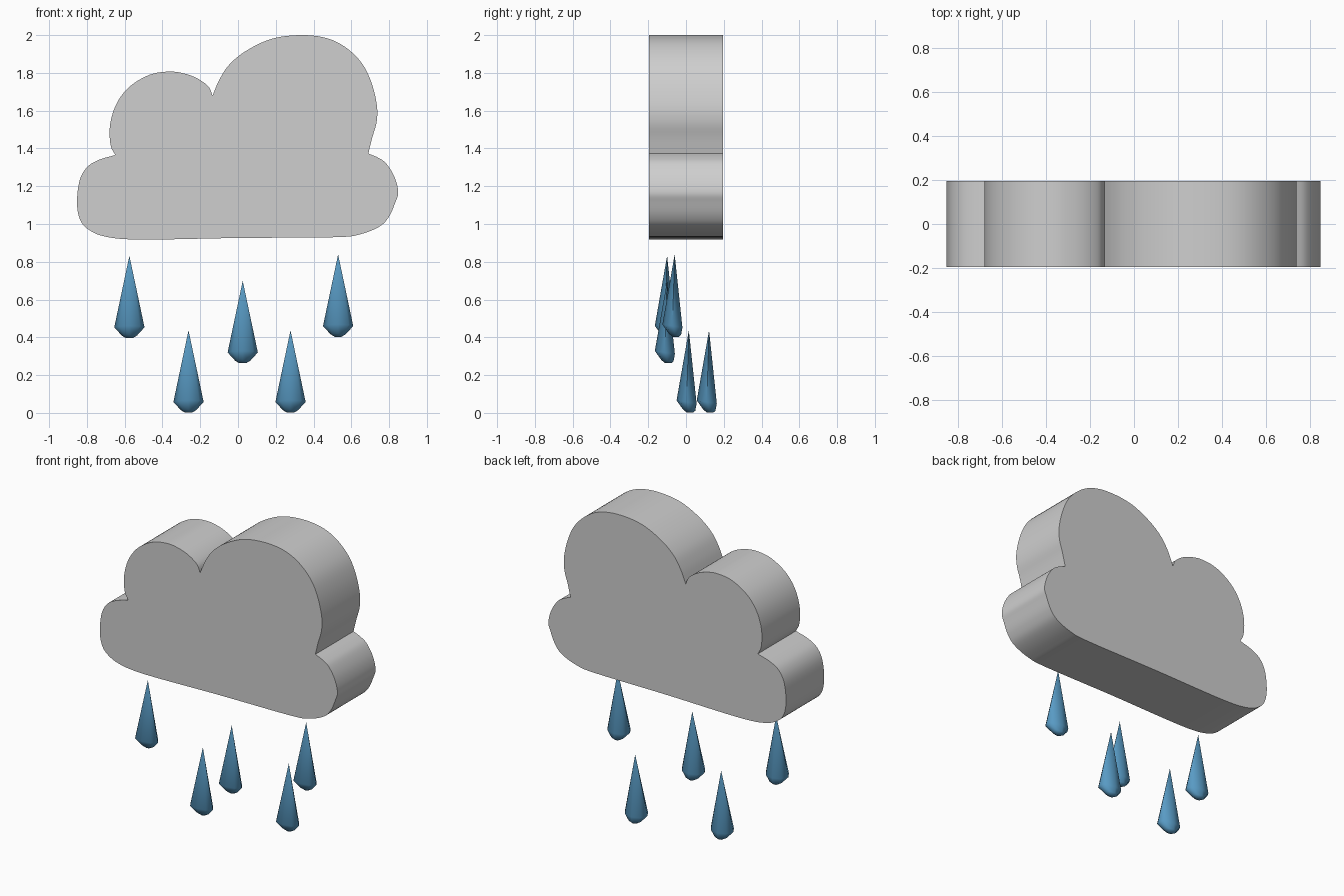
import bpy, bmesh, math
from mathutils import Vector

if "Cube" in bpy.data.objects:
    bpy.data.objects.remove(bpy.data.objects["Cube"])


def material(name, rgb):
    m = bpy.data.materials.new(name)
    m.diffuse_color = (*rgb, 1)
    m.use_nodes = True
    m.node_tree.nodes["Principled BSDF"].inputs["Base Color"].default_value = m.diffuse_color
    return m


grey = material("cloud grey", (0.62, 0.62, 0.62))
blue = material("rain blue", (0.10, 0.33, 0.56))


def finish(bm, name, mat, angle):
    bmesh.ops.recalc_face_normals(bm, faces=bm.faces)
    me = bpy.data.meshes.new(name)
    bm.to_mesh(me)
    bm.free()
    ob = bpy.data.objects.new(name, me)
    bpy.context.collection.objects.link(ob)
    me.materials.append(mat)
    bpy.ops.object.select_all(action='DESELECT')
    ob.select_set(True)
    bpy.context.view_layer.objects.active = ob
    bpy.ops.object.shade_smooth_by_angle(angle=math.radians(angle))
    return ob


def spline(pts, steps=5):
    """Smooth curve through the points, leaving out the last one."""
    p = [Vector(q) for q in pts]
    p = [2 * p[0] - p[1]] + p + [2 * p[-1] - p[-2]]
    out = []
    for i in range(1, len(p) - 2):
        a, b, c, d = p[i - 1:i + 3]
        for s in range(steps):
            t = s / steps
            out.append(0.5 * (2 * b + (c - a) * t + (2 * a - 5 * b + 4 * c - d) * t * t
                              + (3 * b - a - 3 * c + d) * t ** 3))
    return out


# Cloud: three smooth arcs meeting in creases, extruded in depth
A, B, C = (-.65, 1.365), (-.135, 1.68), (.69, 1.373)
base = [A, (-.735, 1.34), (-.80, 1.30), (-.84, 1.225), (-.852, 1.10), (-.83, 1.01),
        (-.775, .96), (-.705, .934), (-.60, .92), (-.415, .918), (0, .926), (.51, .93),
        (.645, .945), (.75, .987), (.80, 1.04), (.833, 1.115), (.848, 1.17),
        (.828, 1.25), (.785, 1.32), (.74, 1.352), C]
large_puff = [C, (.71, 1.455), (.734, 1.54), (.735, 1.63), (.706, 1.75), (.653, 1.855),
              (.563, 1.94), (.458, 1.987), (.325, 2.0), (.177, 1.98), (.045, 1.918),
              (-.045, 1.845), (-.098, 1.765), B]
small_puff = [B, (-.156, 1.727), (-.214, 1.77), (-.283, 1.796), (-.362, 1.807),
              (-.468, 1.79), (-.574, 1.727), (-.643, 1.637), (-.677, 1.527),
              (-.675, 1.42), A]
outline = spline(base) + spline(large_puff) + spline(small_puff)
bm = bmesh.new()
front = bm.faces.new([bm.verts.new((p.x, -.195, p.y)) for p in outline])
ext = bmesh.ops.extrude_face_region(bm, geom=[front], use_keep_orig=True)
bmesh.ops.translate(bm, vec=(0, .39, 0),
                    verts=[g for g in ext['geom'] if isinstance(g, bmesh.types.BMVert)])
finish(bm, "cloud", grey, 30)


# Raindrops: slim faceted cones with a rounded, slightly tilted base
def raindrop(name, x, y, z, sides=8):
    bm = bmesh.new()
    # half width, half depth, y centre, height, tilt
    rings = [(.08, .053, -.012, .058, .008), (.04, .032, .002, .014, .003),
             (.018, .016, .006, .001, 0)]
    loops = []
    for rx, ry, cy, h, tilt in rings:
        loop = []
        for i in range(sides):
            a = 2 * math.pi * i / sides
            loop.append(bm.verts.new((rx * math.cos(a), cy + ry * math.sin(a),
                                      h - tilt * math.sin(a))))
        loops.append(loop)
    tip = bm.verts.new((0, 0, .437))
    for i in range(sides):
        j = (i + 1) % sides
        bm.faces.new((loops[0][i], loops[0][j], tip))
        for up, low in zip(loops, loops[1:]):
            bm.faces.new((up[i], low[i], low[j], up[j]))
    bm.faces.new(loops[-1])
    finish(bm, name, blue, 60).location = (x, y, z)


for n, pos in enumerate([(-.575, -.10, .395), (-.262, .015, 0), (.025, -.10, .262),
                         (.278, .122, 0), (.53, -.06, .402)], 1):
    raindrop(f"raindrop_{n}", *pos)
